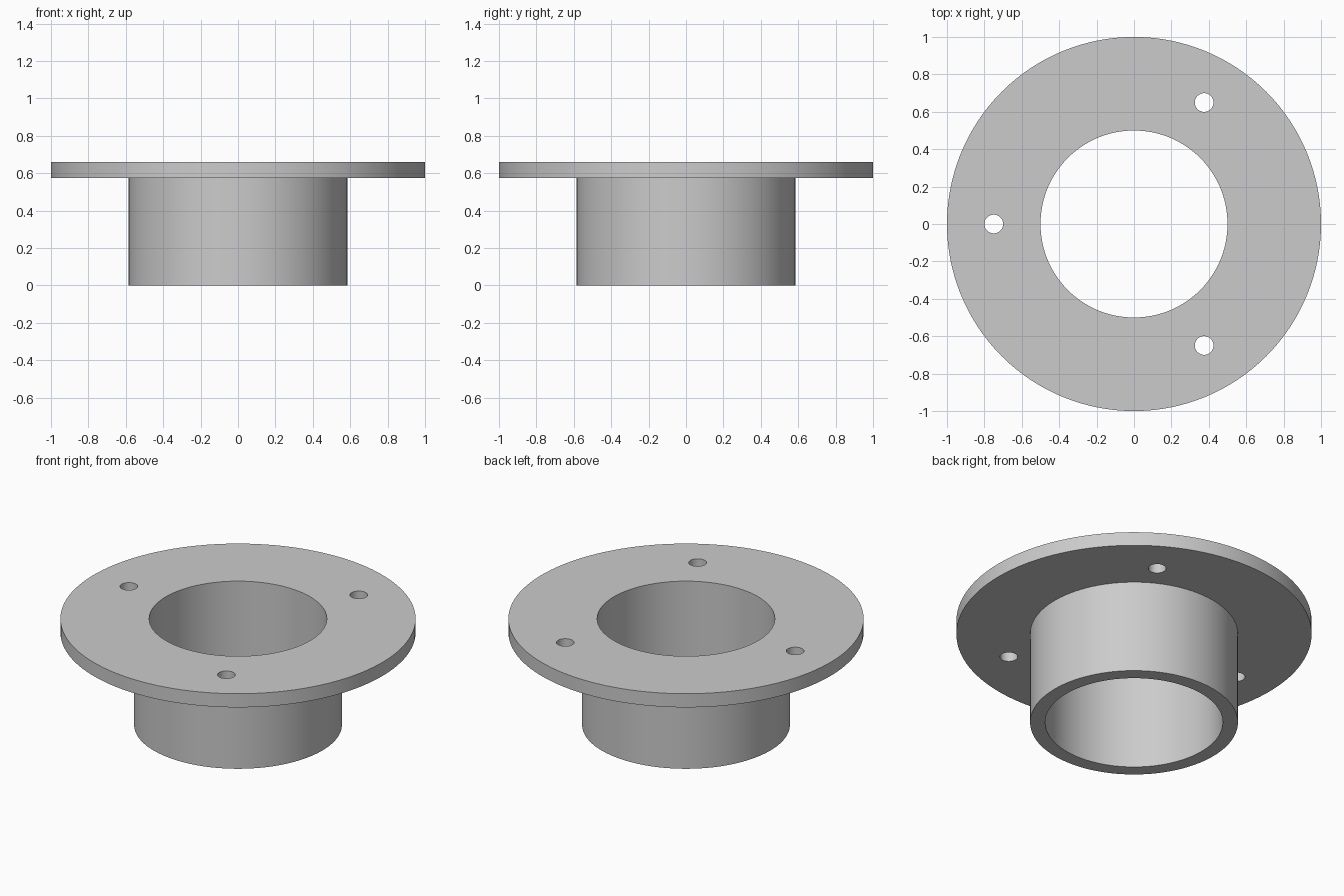
import bpy
import bmesh
from math import cos, sin, pi, radians

cube = bpy.data.objects.get("Cube")
if cube:
    bpy.data.objects.remove(cube, do_unlink=True)

SEGMENTS = 128
BORE, TUBE, RIM = 0.5, 0.585, 1.0        # radii
FLANGE_BOTTOM, TOP = 0.575, 0.66         # heights
HOLE_RADIUS, HOLE_CIRCLE = 0.05, 0.75

grey = bpy.data.materials.new("plain grey")
grey.use_nodes = True
colour = (0.6, 0.6, 0.6, 1)
grey.diffuse_color = colour
grey.node_tree.nodes["Principled BSDF"].inputs["Base Color"].default_value = colour


def lathe(name, profile):
    """Turn a closed (radius, height) profile around the z axis."""
    bm = bmesh.new()
    rings = []
    for i in range(SEGMENTS):
        a = 2 * pi * i / SEGMENTS
        rings.append([bm.verts.new((r * cos(a), r * sin(a), z)) for r, z in profile])
    for i, ring in enumerate(rings):
        after = rings[(i + 1) % SEGMENTS]
        for j in range(len(profile)):
            k = (j + 1) % len(profile)
            bm.faces.new((ring[j], after[j], after[k], ring[k]))
    bmesh.ops.recalc_face_normals(bm, faces=bm.faces)
    mesh = bpy.data.meshes.new(name)
    bm.to_mesh(mesh)
    bm.free()
    mesh.materials.append(grey)
    obj = bpy.data.objects.new(name, mesh)
    bpy.context.collection.objects.link(obj)
    return obj


# Tube and flange in one turned piece
body = lathe("flanged_sleeve", [
    (BORE, 0), (TUBE, 0), (TUBE, FLANGE_BOTTOM),
    (RIM, FLANGE_BOTTOM), (RIM, TOP), (BORE, TOP)])

# Three bolt holes through the flange
for angle in (60, 180, 300):
    a = radians(angle)
    bpy.ops.mesh.primitive_cylinder_add(
        vertices=48, radius=HOLE_RADIUS, depth=0.3,
        location=(HOLE_CIRCLE * cos(a), HOLE_CIRCLE * sin(a), (FLANGE_BOTTOM + TOP) / 2))
    cutter = bpy.context.object
    cutter.name = "bolt_hole_cutter"
    cutter.hide_render = True
    cutter.data.materials.append(grey)
    cut = body.modifiers.new("bolt_hole", 'BOOLEAN')
    cut.operation = 'DIFFERENCE'
    cut.solver = 'EXACT'
    cut.object = cutter
    bpy.context.view_layer.objects.active = body
    bpy.ops.object.modifier_apply(modifier=cut.name)
    bpy.data.objects.remove(cutter, do_unlink=True)

# Smooth round walls with crisp rims
bpy.ops.object.select_all(action='DESELECT')
body.select_set(True)
bpy.context.view_layer.objects.active = body
bpy.ops.object.shade_smooth_by_angle(angle=radians(30))
